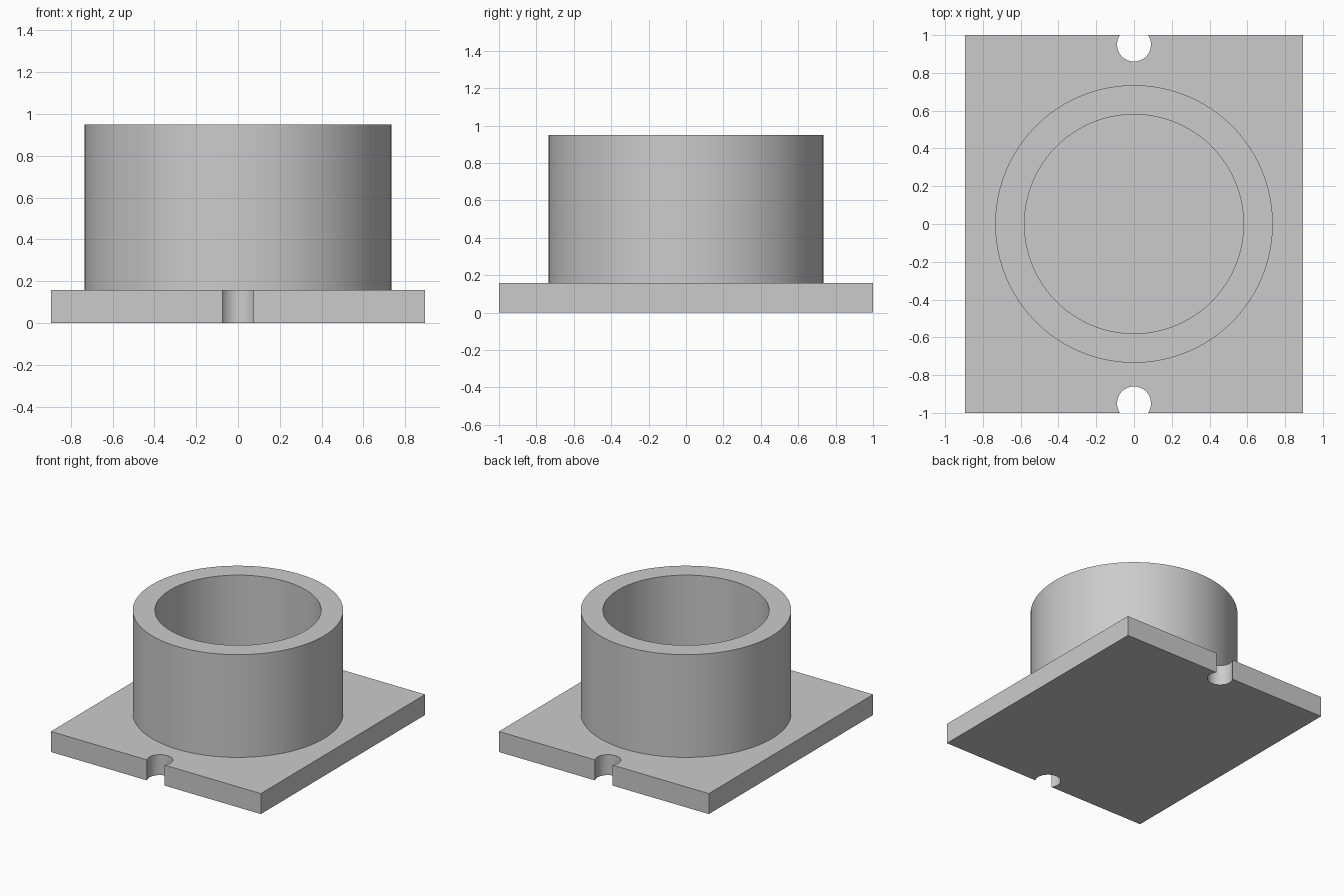
import bpy
import bmesh
from math import asin, cos, pi, sin

cube = bpy.data.objects.get("Cube")
if cube:
    bpy.data.objects.remove(cube, do_unlink=True)

HALF_X, HALF_Y, PLATE_TOP = 0.895, 1.0, 0.158
OUTER, INNER, RING_TOP = 0.735, 0.58, 0.95
NOTCH_R, NOTCH_Y = 0.09, 0.95
SEGMENTS = 96

grey = bpy.data.materials.new("plain_grey")
grey.use_nodes = True
colour = (0.6, 0.6, 0.6, 1)
grey.diffuse_color = colour
grey.node_tree.nodes["Principled BSDF"].inputs["Base Color"].default_value = colour


def finish(name, bm):
    bmesh.ops.recalc_face_normals(bm, faces=bm.faces)
    mesh = bpy.data.meshes.new(name)
    bm.to_mesh(mesh)
    bm.free()
    mesh.materials.append(grey)
    obj = bpy.data.objects.new(name, mesh)
    bpy.context.collection.objects.link(obj)
    bpy.ops.object.select_all(action="DESELECT")
    obj.select_set(True)
    bpy.context.view_layer.objects.active = obj
    bpy.ops.object.shade_smooth_by_angle(angle=pi / 6)
    return obj


# Base plate: front half of the outline, turned half a circle for the back
start = asin((HALF_Y - NOTCH_Y) / NOTCH_R)
steps = 32
half = [(-HALF_X, -HALF_Y)]
for i in range(steps + 1):
    a = pi + start - (pi + 2 * start) * i / steps
    half.append((NOTCH_R * cos(a), -NOTCH_Y + NOTCH_R * sin(a)))
half.append((HALF_X, -HALF_Y))
outline = half + [(-x, -y) for x, y in half]

bm = bmesh.new()
base = bm.faces.new([bm.verts.new((x, y, 0)) for x, y in outline])
top = bmesh.ops.extrude_face_region(bm, geom=[base], use_keep_orig=True)
bmesh.ops.translate(bm, vec=(0, 0, PLATE_TOP),
                    verts=[g for g in top["geom"] if isinstance(g, bmesh.types.BMVert)])
bmesh.ops.triangulate(bm, faces=[f for f in bm.faces if len(f.verts) > 4])
finish("base_plate", bm)

# Round collar standing on the plate, open at the top
bm = bmesh.new()
profile = [(OUTER, PLATE_TOP), (OUTER, RING_TOP), (INNER, RING_TOP), (INNER, PLATE_TOP)]
verts = [bm.verts.new((r, 0, z)) for r, z in profile]
edges = [bm.edges.new(pair) for pair in zip(verts, verts[1:])]
bmesh.ops.spin(bm, geom=verts + edges, cent=(0, 0, 0), axis=(0, 0, 1),
               angle=2 * pi, steps=SEGMENTS, use_merge=True)
bmesh.ops.remove_doubles(bm, verts=bm.verts, dist=0.0001)
# Keep the outer wall facing away from the axis
finish("round_collar", bm)
